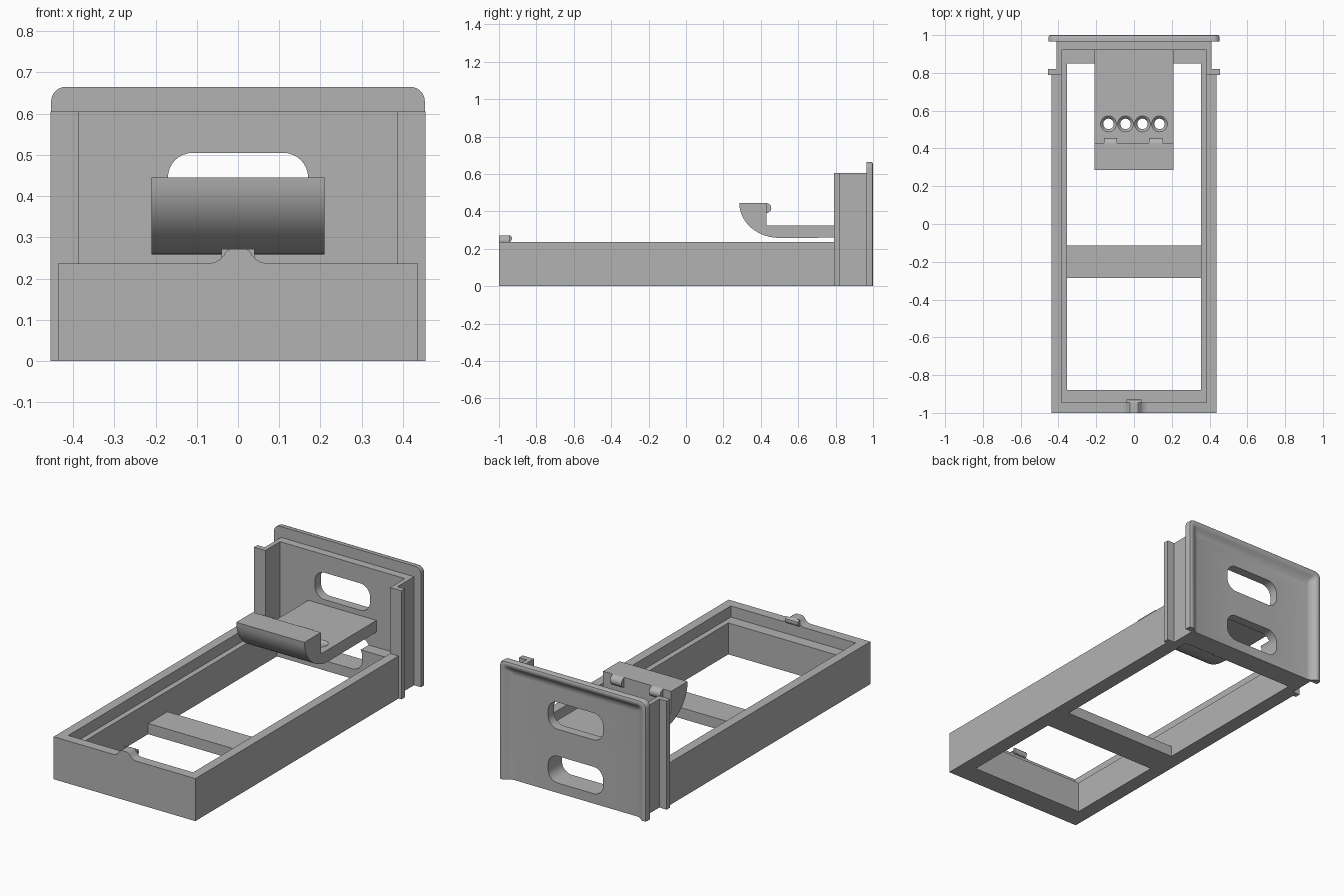
import bpy, bmesh
from math import pi, sin, cos
from mathutils import Vector

if "Cube" in bpy.data.objects:
    bpy.data.objects.remove(bpy.data.objects["Cube"])

grey = bpy.data.materials.new("plain grey")
grey.diffuse_color = (0.45, 0.45, 0.45, 1)
grey.use_nodes = True
grey.node_tree.nodes["Principled BSDF"].inputs["Base Color"].default_value = grey.diffuse_color


def finish(name, bm):
    bmesh.ops.remove_doubles(bm, verts=bm.verts, dist=1e-5)
    bmesh.ops.recalc_face_normals(bm, faces=bm.faces)
    me = bpy.data.meshes.new(name)
    bm.to_mesh(me)
    bm.free()
    me.materials.append(grey)
    ob = bpy.data.objects.new(name, me)
    bpy.context.collection.objects.link(ob)
    return ob


def prism(name, pts, axis, a, b):
    """Extrude a 2D outline along an axis from a to b."""
    def place(p, d):
        return {"x": (d, p[0], p[1]), "y": (p[0], d, p[1]), "z": (p[0], p[1], d)}[axis]
    bm = bmesh.new()
    face = bm.faces.new([bm.verts.new(place(p, a)) for p in pts])
    new = bmesh.ops.extrude_face_region(bm, geom=[face])["geom"]
    shift = Vector(place((0, 0), b - a))
    bmesh.ops.translate(bm, vec=shift, verts=[v for v in new if isinstance(v, bmesh.types.BMVert)])
    return finish(name, bm)


def box(name, x0, x1, y0, y1, z0, z1):
    return prism(name, [(x0, y0), (x1, y0), (x1, y1), (x0, y1)], "z", z0, z1)


def combine(ob, other, op):
    """Apply a boolean and remove the helper."""
    m = ob.modifiers.new("boolean", "BOOLEAN")
    m.operation, m.object, m.solver = op, other, "EXACT"
    bpy.context.view_layer.objects.active = ob
    bpy.ops.object.modifier_apply(modifier=m.name)
    bpy.data.objects.remove(other)


def arc(cx, cy, r, a0, a1, n=8):
    return [(cx + r * cos(a0 + (a1 - a0) * i / n), cy + r * sin(a0 + (a1 - a0) * i / n)) for i in range(n + 1)]


def smooth(ob):
    bpy.ops.object.select_all(action="DESELECT")
    ob.select_set(True)
    bpy.context.view_layer.objects.active = ob
    bpy.ops.object.shade_smooth_by_angle(angle=pi / 6)


# Long tray with a stepped rim
tray = box("tray", -.437, .437, -1, .79, 0, .237)

# Upright housing with side flanges
half = [(.355, .79), (.455, .79), (.455, .82), (.41, .82), (.41, .968)]
housing = prism("housing", half + [(-x, y) for x, y in reversed(half)], "z", 0, .605)
combine(tray, housing, "UNION")
combine(tray, box("lower_cut", -.355, .355, -.88, .85, -.1, .3), "DIFFERENCE")
combine(tray, box("upper_cut", -.385, .385, -.945, .92, .175, 1), "DIFFERENCE")

# Crossbar
combine(tray, box("crossbar", -.37, .37, -.285, -.115, 0, .06), "UNION")

# Face plate with a raised border and a dished centre, open at the bottom
layers = [(.965, 0), (.988, 0), (.997, .004), (1, .012), (1, .024), (.994, .034),
          (.983, .046), (.975, .06), (.972, .075)]
bm = bmesh.new()
loops = []
for y, d in layers:
    w, top, r = .453 - d, .665 - d, max(.035 - d * .4, .006)
    right = [(w, 0)] + arc(w - r, top - r, r, 0, pi / 2, 6)
    outline = right + [(-x, z) for x, z in reversed(right)]
    loops.append([bm.verts.new((x, y, z)) for x, z in outline])
for p, q in zip(loops, loops[1:]):
    for i in range(len(p) - 1):
        bm.faces.new((p[i], p[i + 1], q[i + 1], q[i]))
bm.faces.new(loops[0])
bm.faces.new(loops[-1])
bm.faces.new([l[0] for l in loops] + [l[-1] for l in reversed(loops)])
combine(tray, finish("face_plate", bm), "UNION")

# Two rounded slots through the upright wall
for zc in (.13, .43):
    r, w, h = .06, .17, .075
    slot = []
    for k, (sx, sz) in enumerate([(1, 1), (-1, 1), (-1, -1), (1, -1)]):
        slot += arc(sx * (w - r), zc + sz * (h - r), r, k * pi / 2, (k + 1) * pi / 2)
    combine(tray, prism("slot_cut", slot, "y", .8, 1.1), "DIFFERENCE")
smooth(tray)

# Small catch on the front rim: flared bump and overhanging lip
bump = [(.07, .237), (.055, .24), (.043, .247), (.035, .256), (.028, .267), (.02, .272)]
catch = prism("front_catch", bump + [(-x, z) for x, z in reversed(bump)], "y", -1, -.945)
smooth(catch)
lip_profile = [(-.945, .237), (-.938, .239), (-.932, .246), (-.93, .255),
               (-.932, .264), (-.938, .27), (-.945, .272)]
smooth(prism("catch_lip", lip_profile, "x", -.04, .04))

# Shelf with a curved hook at its free end
hook = [(.921, .26), (.921, .325), (.43, .325), (.43, .445), (.285, .445)]
hook += [(.50 - .215 * cos(t * pi / 24), .445 - .187 * sin(t * pi / 24)) for t in range(1, 13)]
shelf = prism("hooked_shelf", hook, "x", -.21, .21)

# Row of flared holes in the shelf
for i in range(4):
    profile = [(.042, .33), (.042, .325), (.034, .319), (.030, .312), (.028, .302), (.028, .2)]
    bm = bmesh.new()
    rings = [[bm.verts.new((x - .135 + .09 * i, y + .53, z)) for x, y in arc(0, 0, r, 0, 2 * pi, 24)[:-1]]
             for r, z in profile]
    for p, q in zip(rings, rings[1:]):
        for j in range(24):
            bm.faces.new((p[j], p[j - 1], q[j - 1], q[j]))
    bm.faces.new(rings[0])
    bm.faces.new(rings[-1])
    combine(shelf, finish("hole_cut", bm), "DIFFERENCE")
smooth(shelf)

# Rounded nubs behind the hook
nub = [(.43, .445)] + arc(.43, .417, .026, pi / 2, -pi / 2, 10)[1:]
for side, x in (("left", -.125), ("right", .115)):
    smooth(prism(side + "_hook_nub", nub, "x", x - .035, x + .035))
